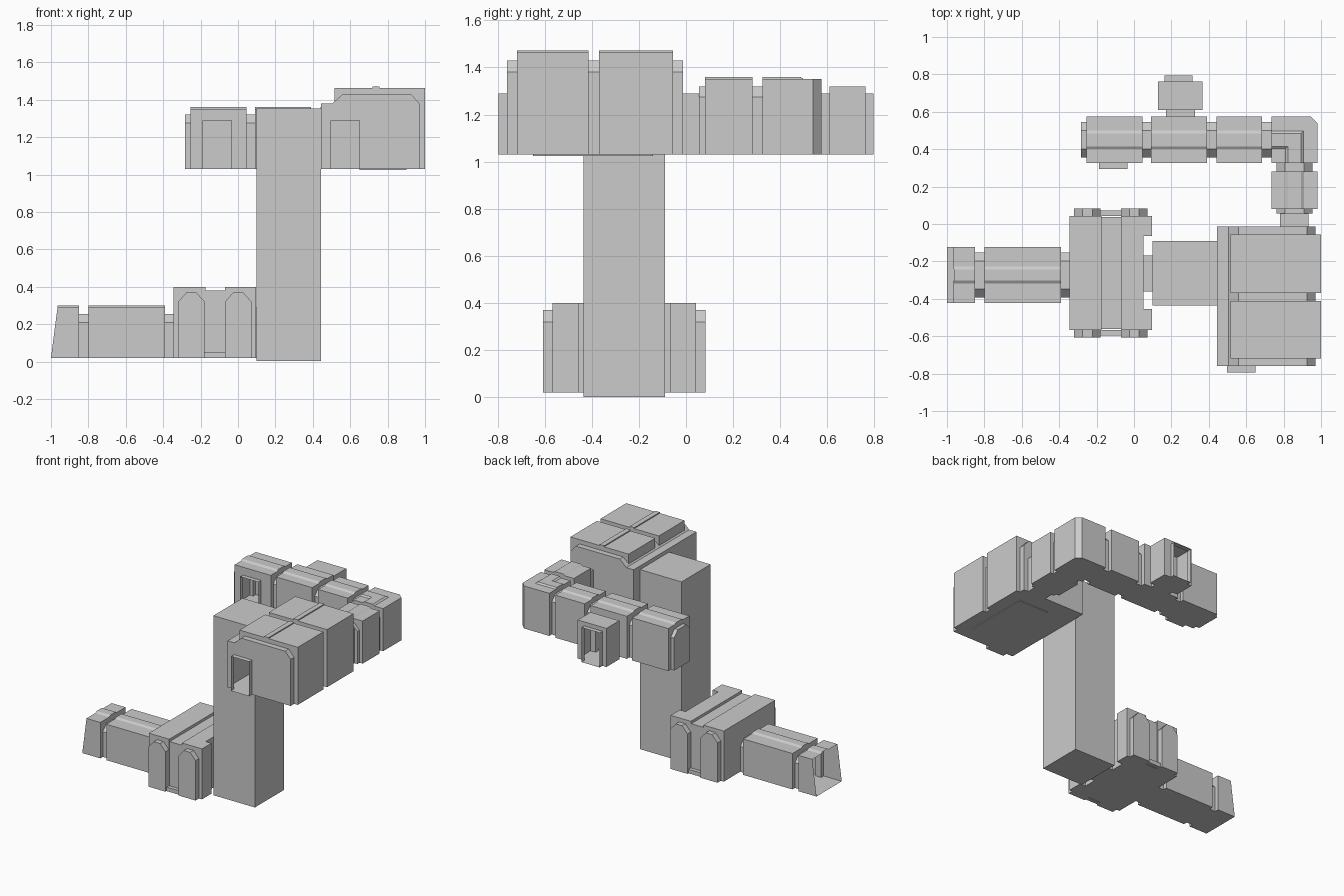
import bpy, bmesh
from mathutils import Vector

if "Cube" in bpy.data.objects:
    bpy.data.objects.remove(bpy.data.objects["Cube"])

GREY = (0.6, 0.6, 0.6, 1)
grey = bpy.data.materials.new("plain grey")
grey.use_nodes = True
grey.diffuse_color = GREY
grey.node_tree.nodes["Principled BSDF"].inputs["Base Color"].default_value = GREY

LOW, HIGH = 0.02, 1.03      # floor heights of the two levels


def loft(name, rings, cap_start=True, cap_end=True):
    """Skin a row of equal-sized rings; an uncapped end stays open."""
    bm = bmesh.new()
    rows = [[bm.verts.new(p) for p in ring] for ring in rings]
    for a, b in zip(rows, rows[1:]):
        for i in range(len(a)):
            j = (i + 1) % len(a)
            bm.faces.new((a[i], a[j], b[j], b[i]))
    if cap_start:
        bm.faces.new(rows[0])
    if cap_end:
        bm.faces.new(rows[-1])
    bmesh.ops.recalc_face_normals(bm, faces=bm.faces)
    mesh = bpy.data.meshes.new(name)
    bm.to_mesh(mesh)
    bm.free()
    mesh.materials.append(grey)
    obj = bpy.data.objects.new(name, mesh)
    bpy.context.collection.objects.link(obj)
    return obj


def block(name, x0, x1, y0, y1, z0, z1):
    return prism(name, [(x0, y0), (x1, y0), (x1, y1), (x0, y1)], z0, z1)


def prism(name, plan, z0, z1):
    return loft(name, [[(x, y, z) for x, y in plan] for z in (z0, z1)])


def doorway(name, x0, x1, y0, y1, z1):
    """Open rectangular tube running along y."""
    ring = [(x0, HIGH), (x1, HIGH), (x1, z1), (x0, z1)]
    return loft(name, [[(x, y, z) for x, z in ring] for y in (y0, y1)], False, False)


def cut_opening(obj, x0, x1, y, z1):
    """Remove a door-shaped patch from the wall lying on plane y."""
    bm = bmesh.new()
    bm.from_mesh(obj.data)
    for co, no in (((x0, 0, 0), (1, 0, 0)), ((x1, 0, 0), (1, 0, 0)), ((0, 0, z1), (0, 0, 1))):
        walls = [f for f in bm.faces if abs(f.calc_center_median().y - y) < 0.002]
        geom = walls + list({e for f in walls for e in f.edges}) + list({v for f in walls for v in f.verts})
        bmesh.ops.bisect_plane(bm, geom=geom, plane_co=Vector(co), plane_no=Vector(no))
    gone = []
    for f in bm.faces:
        c = f.calc_center_median()
        if abs(c.y - y) < 0.002 and x0 < c.x < x1 and c.z < z1:
            gone.append(f)
    bmesh.ops.delete(bm, geom=gone, context='FACES')
    bm.to_mesh(obj.data)
    bm.free()


def sections(w, n, top, neck, rib):
    """Wide ribbed section and narrow chamfered neck section, as (across, up)."""
    c = neck - 0.045
    wide = [(w, 0), (w, c), (w, top), (rib, top), (rib - 0.015, top + 0.01)]
    thin = [(n, 0), (n, c), (n - 0.045, neck), (rib, neck), (rib - 0.015, neck)]
    return [half + [(-a, u) for a, u in reversed(half)] for half in (wide, thin)]


def corridor(name, axis, centre, floor, stations, kinds, shapes, **caps):
    """Stations mark the boundaries; kinds tell wide (0) or neck (1) between them."""
    rings = []
    for s0, s1, k in zip(stations, stations[1:], kinds):
        for s in (s0, s1):
            rings.append([(s, centre + a, floor + u) if axis == 'x' else (centre + a, s, floor + u)
                          for a, u in shapes[k]])
    return rings if caps.pop("raw", False) else loft(name, rings, **caps)


# Tower joining the two levels
block("tower", 0.10, 0.445, -0.435, -0.09, 0.002, 1.352)

# Lower corridor with a slanted open mouth
low_shapes = sections(0.15, 0.12, 0.27, 0.235, 0.045)
rings = corridor("", 'x', -0.272, LOW, [-1, -0.85, -0.80, -0.39, -0.345], [0, 1, 0, 1],
                 low_shapes, raw=True)
rings[0] = [(-1 + 0.13 * (z - LOW), y, z) for x, y, z in rings[0]]
loft("lower_corridor", rings, cap_start=False, cap_end=False)

# Lower room: two roof halves, a shallow channel, and a notch facing the tower
Y0, Y1 = -0.567, 0.043
block("lower_room_left_half", -0.345, -0.175, Y0, Y1, LOW, 0.40)
block("lower_room_channel", -0.175, -0.07, Y0 + 0.005, Y1 - 0.005, LOW, 0.38)
prism("lower_room_right_half",
      [(-0.07, Y0), (0.097, Y0), (0.097, -0.455), (0.05, -0.455),
       (0.05, -0.065), (0.097, -0.065), (0.097, Y1), (-0.07, Y1)], LOW, 0.40)
block("tower_connector", 0.05, 0.10, -0.36, -0.168, LOW, 0.29)

# Chamfered bay panels on both ends of the lower room
for side, ya, yb in (("front", Y0, -0.607), ("back", Y1, 0.083)):
    out = -0.004 if side == "front" else 0.004
    for n, x0 in enumerate((-0.32, -0.07)):
        x1 = x0 + 0.142
        plan = [(x0, LOW), (x1, LOW), (x1, 0.32), (x1 - 0.045, 0.37), (x0 + 0.045, 0.37), (x0, 0.32)]
        loft(f"{side}_bay_panel_{n + 1}", [[(x, y, z) for x, z in plan] for y in (ya, yb)])
    block(f"{side}_bay_sill", -0.32, 0.072, min(ya, yb + out * -3), max(ya, yb + out * -3), LOW, 0.05)

# Upper corridor along the back
up_shapes = sections(0.125, 0.095, 0.32, 0.29, 0.05)
back = corridor("back_corridor", 'x', 0.45, HIGH,
                [-0.283, -0.255, 0.045, 0.09, 0.39, 0.44, 0.685, 0.735],
                [1, 0, 1, 0, 1, 0, 1], up_shapes)

# Corner piece with its turning rib
CX, CY = 0.858, 0.45
prism("corner_section", [(0.735, 0.325), (0.98, 0.325), (0.98, 0.54), (0.945, 0.575), (0.735, 0.575)],
      HIGH, HIGH + 0.32)
rib_rings = []
for start, r0, turn in (("x", 0, 0),):
    for px, py, d in ((0.735, CY, (0, 1)), (CX, CY, (1, 1)), (CX, 0.325, (1, 0))):
        rib_rings.append([(px + a * d[0], py + a * d[1], HIGH + 0.32 + u)
                          for a, u in ((-0.05, -0.002), (-0.035, 0.01), (0.035, 0.01), (0.05, -0.002))])
loft("corner_rib", rib_rings)

# Side corridor from the corner to the big room
side_shapes = sections(0.123, 0.097, 0.32, 0.29, 0.05)
corridor("side_corridor", 'y', CX, HIGH, [0.055, 0.08, 0.282, 0.325], [1, 0, 1], side_shapes)
block("big_room_connector", 0.78, 0.932, -0.015, 0.055, HIGH, 1.29)

# Big upper room: two raised bays between chamfered necks
wide = [(0.445, HIGH), (1.0, HIGH), (1.0, 1.38), (1.0, 1.463), (0.515, 1.463), (0.515, 1.39),
        (0.505, 1.38), (0.445, 1.38)]
neck = [(0.445, HIGH), (0.97, HIGH), (0.97, 1.38), (0.925, 1.43), (0.56, 1.43), (0.515, 1.39),
        (0.505, 1.38), (0.445, 1.38)]
marks = [-0.76, -0.718, -0.413, -0.37, -0.055, -0.013]
rings = []
for i, (ya, yb) in enumerate(zip(marks, marks[1:])):
    for y in (ya, yb):
        rings.append([(x, y, z) for x, z in (wide if i % 2 else neck)])
big = loft("big_room", rings)
for n, (ya, yb) in enumerate(((-0.718, -0.413), (-0.37, -0.055))):
    block(f"big_room_rib_{n + 1}", 0.72, 0.757, ya, yb, 1.46, 1.471)
block("big_room_floor_plate", 0.65, 0.90, -0.65, -0.14, 1.025, HIGH)

# Small annex behind the back corridor
annex = block("annex", 0.128, 0.367, 0.61, 0.762, HIGH, 1.32)

# Open doorways and the holes behind them
doorway("big_room_doorway", 0.498, 0.65, -0.795, -0.76, 1.29)
cut_opening(big, 0.498, 0.65, -0.76, 1.29)
doorway("corridor_doorway", -0.187, -0.035, 0.293, 0.325, 1.29)
cut_opening(back, -0.187, -0.035, 0.325, 1.29)
doorway("annex_passage", 0.172, 0.325, 0.575, 0.61, 1.29)
cut_opening(back, 0.172, 0.325, 0.575, 1.29)
cut_opening(annex, 0.172, 0.325, 0.61, 1.29)
doorway("annex_doorway", 0.162, 0.312, 0.762, 0.795, 1.29)
cut_opening(annex, 0.162, 0.312, 0.762, 1.29)
